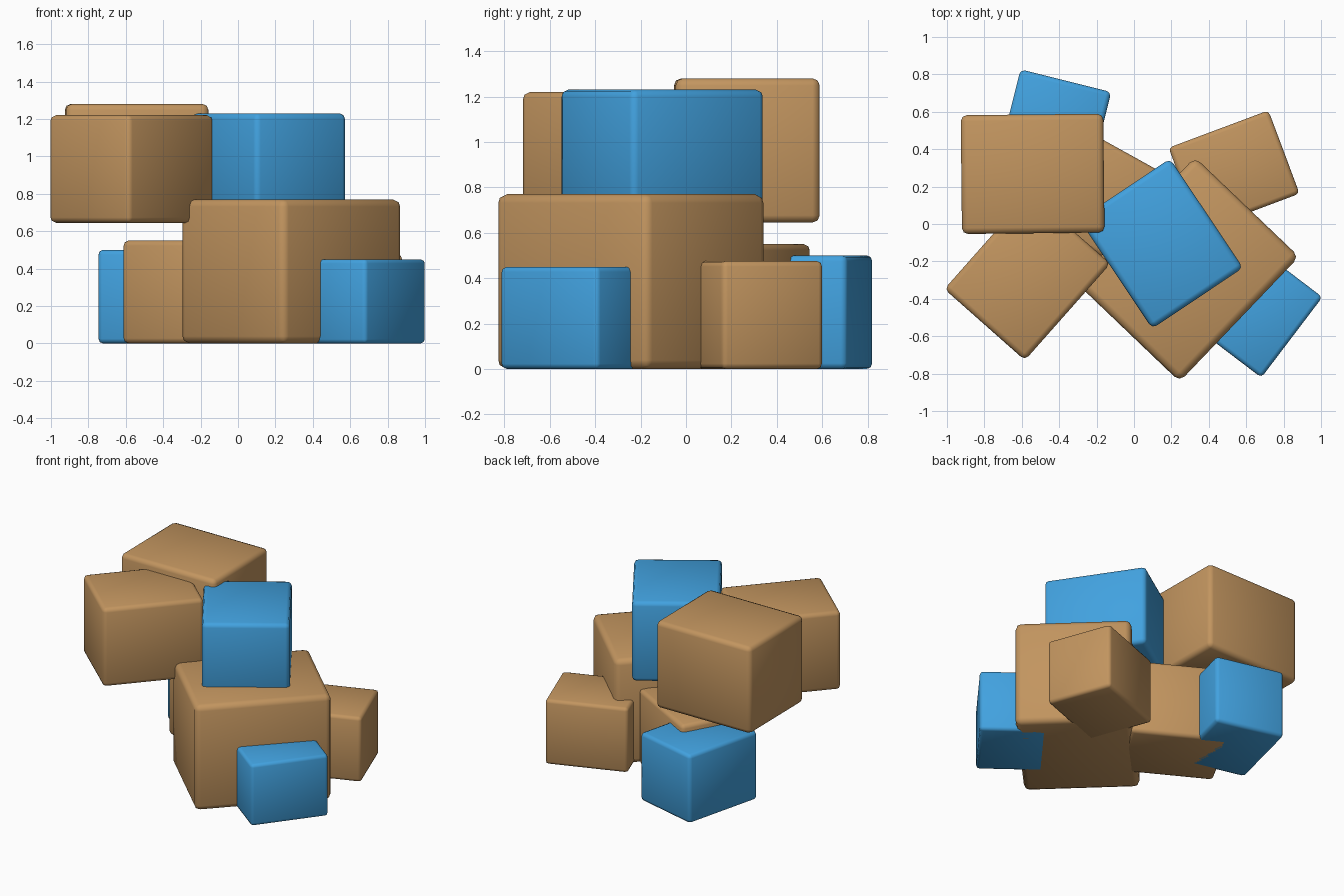
import bpy
import math

cube = bpy.data.objects.get("Cube")
if cube:
    bpy.data.objects.remove(cube, do_unlink=True)


def make_material(name, color):
    mat = bpy.data.materials.new(name)
    mat.use_nodes = True
    mat.diffuse_color = color
    mat.node_tree.nodes["Principled BSDF"].inputs["Base Color"].default_value = color
    return mat


brown = make_material("cardboard brown", (0.54, 0.30, 0.115, 1))
blue = make_material("bright blue", (0.054, 0.36, 0.74, 1))


def crate(name, mat, x, y, base, size, angle):
    """Rounded box, a little longer than it is wide and tall."""
    bpy.ops.mesh.primitive_cube_add(size=1, location=(x, y, base + size / 2),
                                    rotation=(0, 0, math.radians(angle)))
    obj = bpy.context.object
    obj.name = obj.data.name = name
    obj.scale = (size * 1.2, size, size)
    bpy.ops.object.transform_apply(location=False, rotation=False, scale=True)
    obj.data.materials.append(mat)
    bevel = obj.modifiers.new("rounded edges", "BEVEL")
    bevel.width = size * 0.05
    bevel.segments = 2
    bpy.ops.object.modifier_apply(modifier=bevel.name)
    bpy.ops.object.shade_smooth_by_angle(angle=math.radians(50))
    return obj


# Bottom layer
crate("large_centre_box", brown, 0.285, -0.243, 0, 0.77, 46.3)
crate("inner_left_box", brown, -0.20, 0.155, 0, 0.55, -29)
crate("back_right_box", brown, 0.535, 0.285, 0, 0.475, 20.5)
crate("front_right_box", blue, 0.665, -0.47, 0, 0.45, 52.8)
crate("back_left_box", blue, -0.437, 0.475, 0, 0.50, 76)

# Upper layer
crate("upper_back_box", brown, -0.542, 0.268, 0.645, 0.635, 0.6)
crate("upper_front_box", brown, -0.57, -0.28, 0.645, 0.575, 48.5)
crate("upper_centre_box", blue, 0.145, -0.105, 0.645, 0.585, -56.2)
